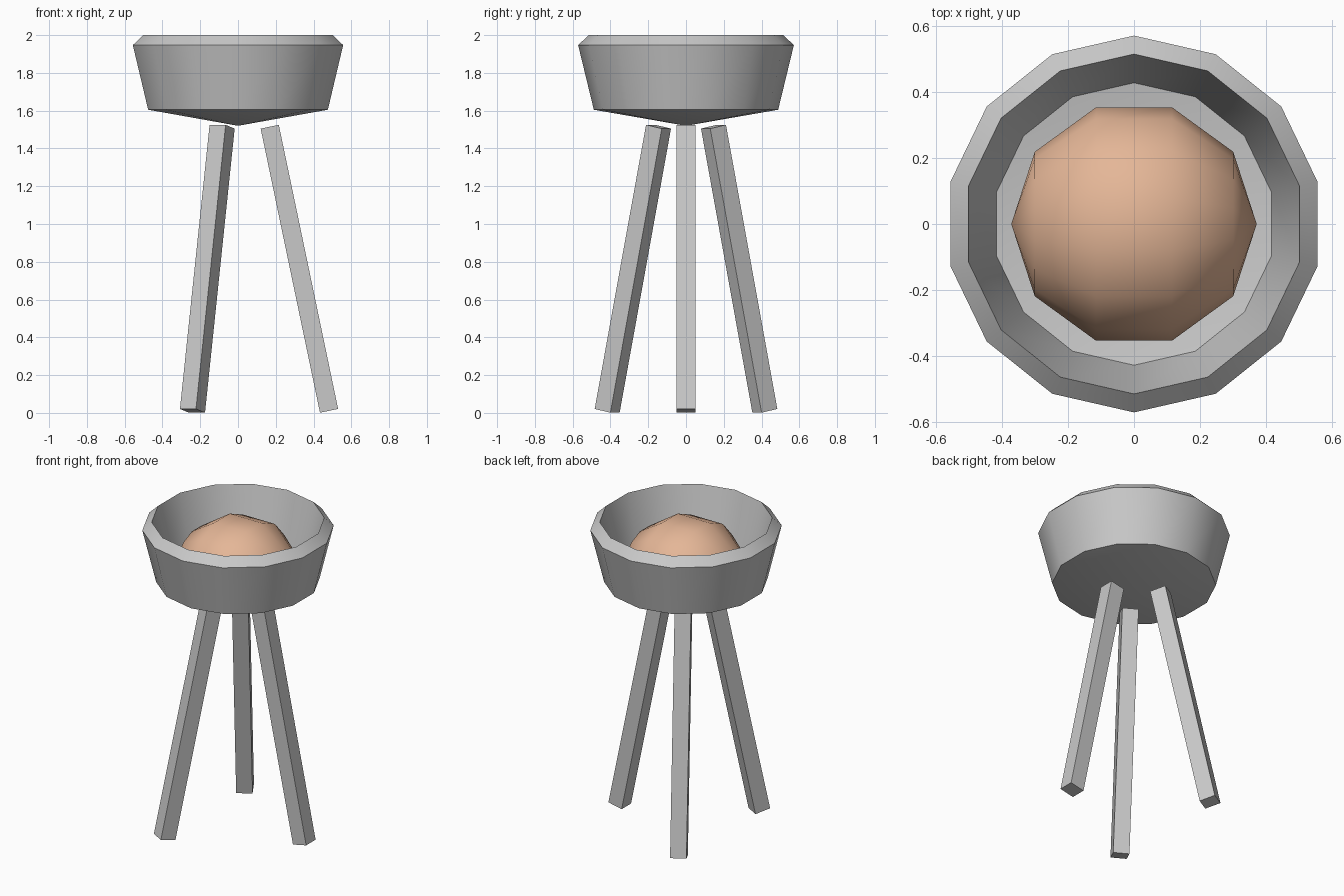
import bpy, bmesh
from math import pi, sin, cos, radians, atan2, hypot
from mathutils import Matrix, Vector

if "Cube" in bpy.data.objects:
    bpy.data.objects.remove(bpy.data.objects["Cube"])

SIDES = 14


def make_material(name, rgb):
    mat = bpy.data.materials.new(name)
    mat.use_nodes = True
    color = (*rgb, 1)
    mat.diffuse_color = color
    mat.node_tree.nodes["Principled BSDF"].inputs["Base Color"].default_value = color
    return mat


def finish(bm, name, mat):
    mesh = bpy.data.meshes.new(name)
    bm.to_mesh(mesh)
    bm.free()
    mesh.materials.append(mat)
    obj = bpy.data.objects.new(name, mesh)
    bpy.context.collection.objects.link(obj)
    bpy.ops.object.select_all(action="DESELECT")
    obj.select_set(True)
    bpy.context.view_layer.objects.active = obj
    return obj


def lathe(profile):
    """Turn (radius, height) points about z, with a corner on the y axis."""
    bm = bmesh.new()
    rings = []
    for r, z in profile:
        angles = [pi / 2 + 2 * pi * i / SIDES for i in range(SIDES)]
        rings.append([bm.verts.new((r * cos(a), r * sin(a), z)) for a in angles])
    for low, high in zip(rings, rings[1:]):
        for i in range(SIDES):
            j = (i + 1) % SIDES
            bm.faces.new((low[i], low[j], high[j], high[i]))
    # Close the poles
    bmesh.ops.remove_doubles(bm, verts=bm.verts, dist=0.0001)
    bmesh.ops.recalc_face_normals(bm, faces=bm.faces)
    return bm


grey = make_material("stone grey", (0.58, 0.58, 0.58))
peach = make_material("peach", (0.78, 0.47, 0.31))

# Bowl: outer cone base, flared wall, bevelled rim, inner wall and floor
bowl_profile = [(0, 1.52), (0.488, 1.605), (0.571, 1.947), (0.515, 2.0),
                (0.428, 1.655), (0.0, 1.58)]
finish(lathe(bowl_profile), "bowl", grey)
bpy.ops.object.shade_smooth_by_angle(angle=radians(30))

# Ball: poles lie along x, lower part cut away under the bowl floor
RADIUS = 0.372
RINGS = 5
ball_profile = [(RADIUS * sin(pi * k / RINGS), -RADIUS * cos(pi * k / RINGS))
                for k in range(RINGS + 1)]
ball = lathe(ball_profile)
place = (Matrix.Translation((0, 0, 1.67)) @ Matrix.Diagonal((1, 1, 0.9, 1))
         @ Matrix.Rotation(pi / 2, 4, "Y"))
ball.transform(place)
bmesh.ops.bisect_plane(ball, geom=ball.verts[:] + ball.edges[:] + ball.faces[:],
                       plane_co=(0, 0, 1.63), plane_no=(0, 0, 1), clear_inner=True)
finish(ball, "ball", peach)
bpy.ops.object.shade_smooth()

# Legs: three square bars splayed outwards
top, foot = Vector((0.168, 0, 1.515)), Vector((0.482, 0, 0.011))
length = hypot(foot.x - top.x, top.z - foot.z)
tilt = -atan2(foot.x - top.x, top.z - foot.z)
for n, side in enumerate(("left", "back_right", "front_right")):
    leg = bmesh.new()
    bmesh.ops.create_cube(leg, size=1)
    leg.transform(Matrix.Rotation(n * 2 * pi / 3, 4, "Z")
                  @ Matrix.Translation((top + foot) / 2)
                  @ Matrix.Rotation(tilt, 4, "Y")
                  @ Matrix.Diagonal((0.098, 0.098, length, 1)))
    finish(leg, side + "_leg", grey)
